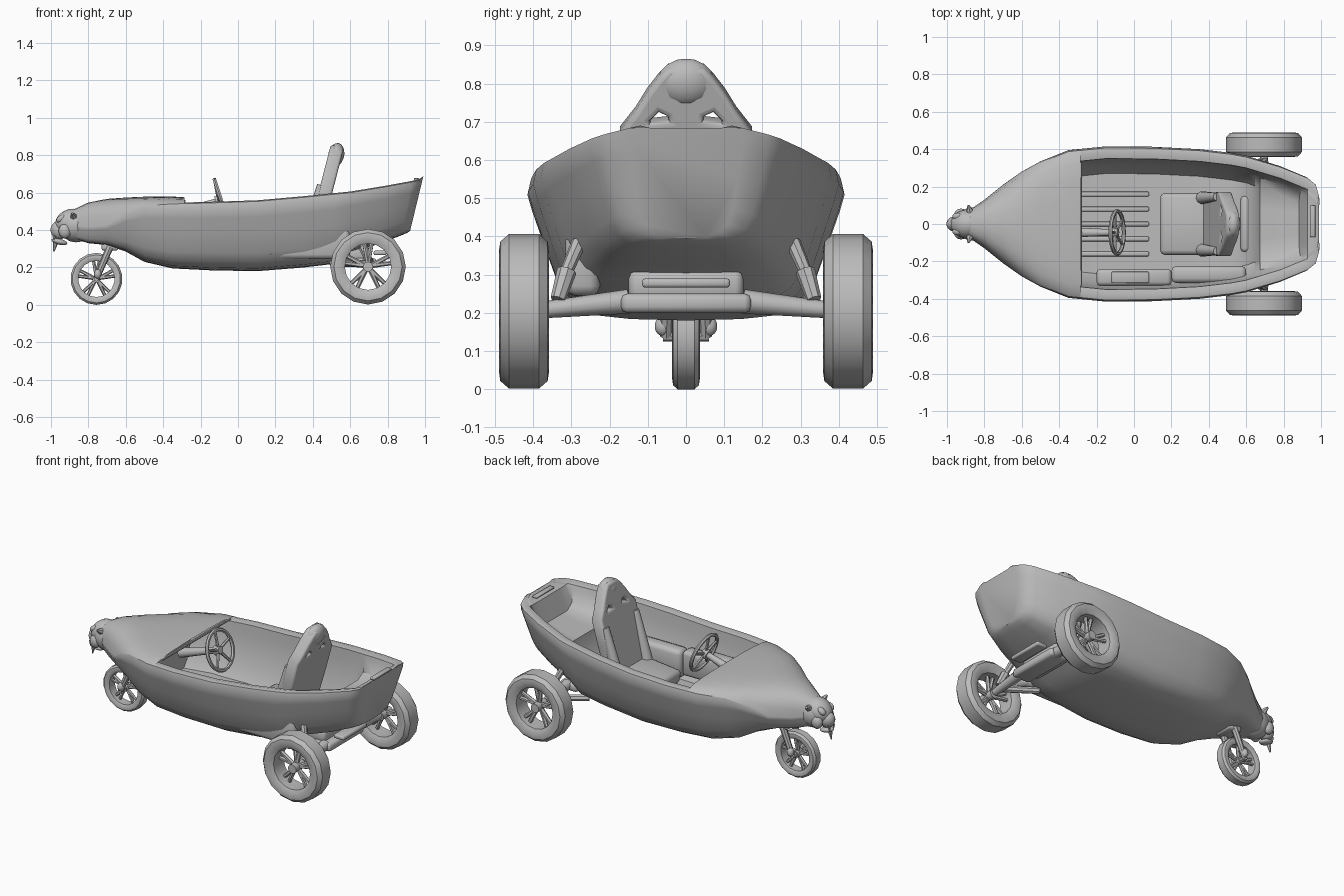
import bpy, bmesh, math
from mathutils import Vector, Matrix

cube = bpy.data.objects.get("Cube")
if cube:
    bpy.data.objects.remove(cube, do_unlink=True)

grey = bpy.data.materials.new("plain_grey")
grey.use_nodes = True
grey.diffuse_color = (0.5, 0.5, 0.5, 1)
grey.node_tree.nodes["Principled BSDF"].inputs["Base Color"].default_value = (0.5, 0.5, 0.5, 1)


def finish(name, bm, angle=40):
    bmesh.ops.remove_doubles(bm, verts=bm.verts, dist=0.0005)
    bmesh.ops.recalc_face_normals(bm, faces=bm.faces)
    mesh = bpy.data.meshes.new(name)
    bm.to_mesh(mesh)
    bm.free()
    ob = bpy.data.objects.new(name, mesh)
    bpy.context.collection.objects.link(ob)
    smooth(ob, angle)


def smooth(ob, angle):
    ob.data.materials.clear()
    ob.data.materials.append(grey)
    bpy.ops.object.select_all(action='DESELECT')
    ob.select_set(True)
    bpy.context.view_layer.objects.active = ob
    bpy.ops.object.shade_smooth_by_angle(angle=math.radians(angle))


def skin(name, rows, cap_start=False, cap_end=False, loop=False, angle=40):
    """Join rows of points into a surface."""
    bm = bmesh.new()
    grid = [[bm.verts.new(p) for p in row] for row in rows]
    pairs = list(zip(grid, grid[1:])) + ([(grid[-1], grid[0])] if loop else [])
    for a, b in pairs:
        for i in range(len(a) - 1):
            bm.faces.new((a[i], a[i + 1], b[i + 1], b[i]))
    if cap_start:
        bm.faces.new(grid[0])
    if cap_end:
        bm.faces.new(grid[-1])
    finish(name, bm, angle)


def tube(name, a, b, r1, r2=None, sides=8):
    a, b = Vector(a), Vector(b)
    bm = bmesh.new()
    turn = (b - a).to_track_quat('Z', 'Y').to_matrix().to_4x4()
    bmesh.ops.create_cone(bm, cap_ends=True, segments=sides, radius1=r1,
                          radius2=r1 if r2 is None else r2, depth=(b - a).length,
                          matrix=Matrix.Translation((a + b) / 2) @ turn)
    finish(name, bm)


def ball(name, centre, size, tilt=0):
    bm = bmesh.new()
    bmesh.ops.create_uvsphere(bm, u_segments=14, v_segments=9, radius=1,
                              matrix=Matrix.Translation(centre) @ Matrix.Rotation(tilt, 4, 'Y')
                              @ Matrix.Diagonal((*size, 1)))
    finish(name, bm, 60)


def box(name, centre, size, bevel=0.012, tilt=0):
    bm = bmesh.new()
    bmesh.ops.create_cube(bm, size=1, matrix=Matrix.Translation(centre)
                          @ Matrix.Rotation(tilt, 4, 'Y') @ Matrix.Diagonal((*size, 1)))
    bmesh.ops.bevel(bm, geom=bm.edges[:], offset=bevel, segments=2, affect='EDGES', profile=0.5)
    finish(name, bm, 50)


# Hull stations: x, half width, keel height, rim height
STATIONS = [(-.9, .06, .36, .43), (-.8, .13, .33, .42), (-.7, .21, .32, .43), (-.6, .28, .285, .49),
            (-.5, .335, .23, .53), (-.35, .395, .195, .54), (-.15, .415, .185, .545),
            (.1, .413, .18, .553), (.35, .4, .2, .575), (.52, .38, .22, .592), (.6, .365, .28, .6),
            (.75, .31, .325, .63), (.87, .25, .37, .657), (.905, .215, .385, .668), (.92, .15, .395, .684)]


def lerp(table, x):
    """Read a table of rows that start with x."""
    for a, b in zip(table, table[1:]):
        if x <= b[0]:
            t = (x - a[0]) / (b[0] - a[0])
            return [p + (q - p) * t for p, q in zip(a, b)][1:]


def section(x, half):
    """Mirror half a cross-section and rake it towards the stern."""
    w, keel, rim = lerp(STATIONS, x)
    pts = [(x + .07 * max(0, (x - .6) / .32) * (z - keel) / (rim - keel), y, z) for y, z in half]
    return [(px, -y, z) for px, y, z in reversed(pts)] + pts[1:] if pts[0][1] == 0 else \
        pts + [(px, -y, z) for px, y, z in reversed(pts[:-1])]


# Outer hull
PROFILE = [(0, 0), (.35, .01), (.6, .04), (.72, .12), (.81, .26), (.9, .55), (.97, .78), (1, .9), (.98, 1)]
rows = []
for s in STATIONS:
    w, keel, rim = s[1:]
    rows.append(section(s[0], [(w * a, keel + (rim - keel) * b) for a, b in PROFILE]))
skin("hull", rows, True, True)

# Domed foredeck, sharing the hull stations so that the seam is closed
DECK = [(-.9, .5), (-.84, .535), (-.75, .563), (-.6, .574), (-.4, .583), (-.285, .575)]
rows = []
for x in [s[0] for s in STATIONS if s[0] < -.285] + [-.285]:
    w, keel, rim = lerp(STATIONS, x)
    top = lerp(DECK, x)[0]
    dome = [(.98, 0), (.93, .35), (.8, .68), (.6, .87), (.3, .97), (0, 1)]
    rows.append(section(x, [(w * a, rim + (top - rim) * b) for a, b in dome]))
skin("foredeck", rows, True)
tube("dash_lip", (-.287, -.33, .555), (-.287, .33, .555), .008)

# Cockpit lining with rear shelf and stern top
rows = []
for x, floor in [(-.5, .25), (-.35, .235), (-.285, .23), (-.15, .225), (.1, .225), (.35, .235), (.52, .25), (.6, .3),
                 (.645, .35), (.665, .49), (.75, .5), (.85, .53), (.87, None), (.905, None), (.92, None)]:
    w, keel, rim = lerp(STATIONS, x)
    inner = w - .065
    floor = floor or rim - .003
    rows.append(section(x, [(w * .98, rim), (w - .03, rim + .006), (inner, rim - .002),
                            (inner - .005, floor + (rim - floor) * .8),
                            (inner - .03, floor + (rim - floor) * .25),
                            (inner - .08, floor), (inner * .3, floor), (0, floor)]))
skin("cockpit_lining", rows, True, angle=35)
box("stern_handle", (.955, .015, .672), (.03, .17, .012), .004)
for i in range(5):
    box("floor_rib", (-.12, -.16 + i * .08, .232), (.4, .025, .02), .006)
box("side_console", (0, -.285, .34), (.4, .09, .15), .02)
box("console_lid", (-.02, -.285, .42), (.2, .06, .02), .006)
box("rear_console", (.4, -.27, .33), (.4, .09, .17), .025)

# Seat
box("seat_base", (.3, 0, .26), (.3, .28, .08))
box("seat_cushion", (.3, 0, .325), (.32, .33, .08), .025, math.radians(-6))
outline = [(.14, 0), (.155, .2), (.158, .35), (.12, .4), (.09, .45), (.06, .49), (.04, .51)]
hole = [(-.04, -.015), (.036, -.024), (.042, 0), (.006, .036), (-.032, .018)]
loops = [outline + [(-y, v) for y, v in reversed(outline)]]
for s in (-1, 1):
    loops.append([(s * (.068 + dy), .385 + dv) for dy, dv in hole])
curve = bpy.data.curves.new("seat_back", 'CURVE')
curve.dimensions, curve.fill_mode = '2D', 'BOTH'
curve.extrude, curve.bevel_depth, curve.bevel_resolution = .022, .014, 2
for pts in loops:
    sp = curve.splines.new('POLY')
    sp.points.add(len(pts) - 1)
    for p, (y, v) in zip(sp.points, pts):
        p.co = (y, v, 0, 1)
    sp.use_cyclic_u = True
back = bpy.data.objects.new("seat_back", curve)
bpy.context.collection.objects.link(back)
up = Vector((.25, 0, .968))
across = Vector((0, 1, 0))
lean = Matrix((across, up, across.cross(up))).transposed().to_4x4()
back.matrix_world = Matrix.Translation((.4, 0, .34)) @ lean
bpy.ops.object.select_all(action='DESELECT')
back.select_set(True)
bpy.context.view_layer.objects.active = back
bpy.ops.object.convert(target='MESH')
smooth(back, 50)
ball("headrest", (.525, 0, .802), (.044, .076, .064), .2)
for s in (-1, 1):
    tube("seat_bolster", (.365, s * .14, .36), (.445, s * .145, .64), .035, .022, 10)


def lathe(name, centre, axis, profile, sides):
    """Turn a closed (radius, offset) profile around an axis."""
    turn = Vector(axis).to_track_quat('Z', 'X').to_matrix()
    ring = profile + profile[:1]
    rows = []
    for i in range(sides):
        a = math.tau * i / sides
        rows.append([Vector(centre) + turn @ Vector((r * math.cos(a), r * math.sin(a), o)) for r, o in ring])
    skin(name, rows, loop=True)


def wheel(name, centre, radius, half, hole, sides):
    c = Vector(centre)
    side = [(hole, .75), (hole + (radius - hole) * .4, 1), (hole + (radius - hole) * .75, .94), (radius, .6)]
    lathe(name + "_tyre", c, (0, 1, 0), [(r, o * half) for r, o in side]
          + [(r, -o * half) for r, o in reversed(side)], sides)
    tube(name + "_hub", c - Vector((0, half * .7, 0)), c + Vector((0, half * .7, 0)), hole * .22, sides=10)
    for i in range(5):
        for d in (-.16, .16):
            a = math.tau * i / 5 + math.pi / 2
            foot = Vector((math.cos(a), 0, math.sin(a))) * hole * .15
            tip = Vector((math.cos(a + d), 0, math.sin(a + d))) * hole * 1.03
            tube(name + "_spoke", c + foot, c + tip + Vector((0, half * .15, 0)), hole * .11, hole * .09, 6)


wheel("front_wheel", (-.757, 0, .139), .139, .036, .097, 18)
tube("front_axle", (-.757, -.06, .139), (-.757, .06, .139), .014)
box("steering_head", (-.685, 0, .31), (.09, .12, .04))
for s in (-1, 1):
    wheel("rear_wheel", (.695, s * .424, .204), .202, .066, .124, 16)
    # Rear suspension
    tube("axle_tube", (.695, s * .15, .23), (.695, s * .37, .208), .032, .022, 10)
    tube("trailing_arm", (.5, s * .22, .225), (.69, s * .34, .22), .02)
    tube("shock_body", (.7, s * .335, .235), (.67, s * .312, .31), .02, .026)
    tube("shock_top", (.67, s * .312, .31), (.64, s * .28, .385), .017, .02)
    # Front fork
    tube("fork_leg", (-.757, s * .052, .139), (-.685, s * .048, .31), .016, .02)
    ball("fork_knuckle", (-.75, s * .06, .165), (.02, .022, .026))
box("axle_housing", (.68, 0, .225), (.12, .34, .05), .016)
box("rear_plate", (.76, 0, .278), (.07, .23, .024), .008)
box("axle_mount", (.63, 0, .27), (.12, .3, .08), .02)

# Steering wheel and column
hub, axis = Vector((-.09, -.045, .56)), Vector((.95, 0, .31))
lathe("steering_rim", hub, axis, [(.115 + .011 * math.cos(a * math.tau / 6), .011 * math.sin(a * math.tau / 6))
                                  for a in range(6)], 24)
turn = axis.to_track_quat('Z', 'X').to_matrix()
for i in range(5):
    a = math.tau * i / 5
    tube("steering_spoke", hub - axis * .012, hub + turn @ Vector((math.cos(a), math.sin(a), 0)) * .115, .01, .008, 6)
tube("steering_boss", hub - axis * .03, hub + axis * .005, .03, .022, 10)
tube("steering_column", hub - axis * .28, hub, .03, .016, 10)

# Carved beast head on the bow
ball("head_skull", (-.9, 0, .445), (.085, .075, .065), -.5)
ball("head_snout", (-.955, 0, .4), (.048, .042, .05), -.3)
ball("head_neck", (-.86, 0, .425), (.1, .09, .09), -.3)
ball("head_nose", (-.983, 0, .395), (.017, .024, .016))
ball("head_jaw", (-.955, 0, .338), (.045, .03, .016), .25)
tube("head_tongue", (-.975, 0, .335), (-.985, 0, .285), .014, .004, 6)
for s in (-1, 1):
    tube("head_ear", (-.875, s * .055, .465), (-.885, s * .1, .49), .026, .006, 6)
    ball("head_brow", (-.945, s * .04, .462), (.03, .02, .018), -.6)
    ball("head_cheek", (-.925, s * .055, .395), (.035, .028, .04))
    tube("head_fang", (-.985, s * .02, .37), (-.985, s * .02, .335), .008, .001, 6)
